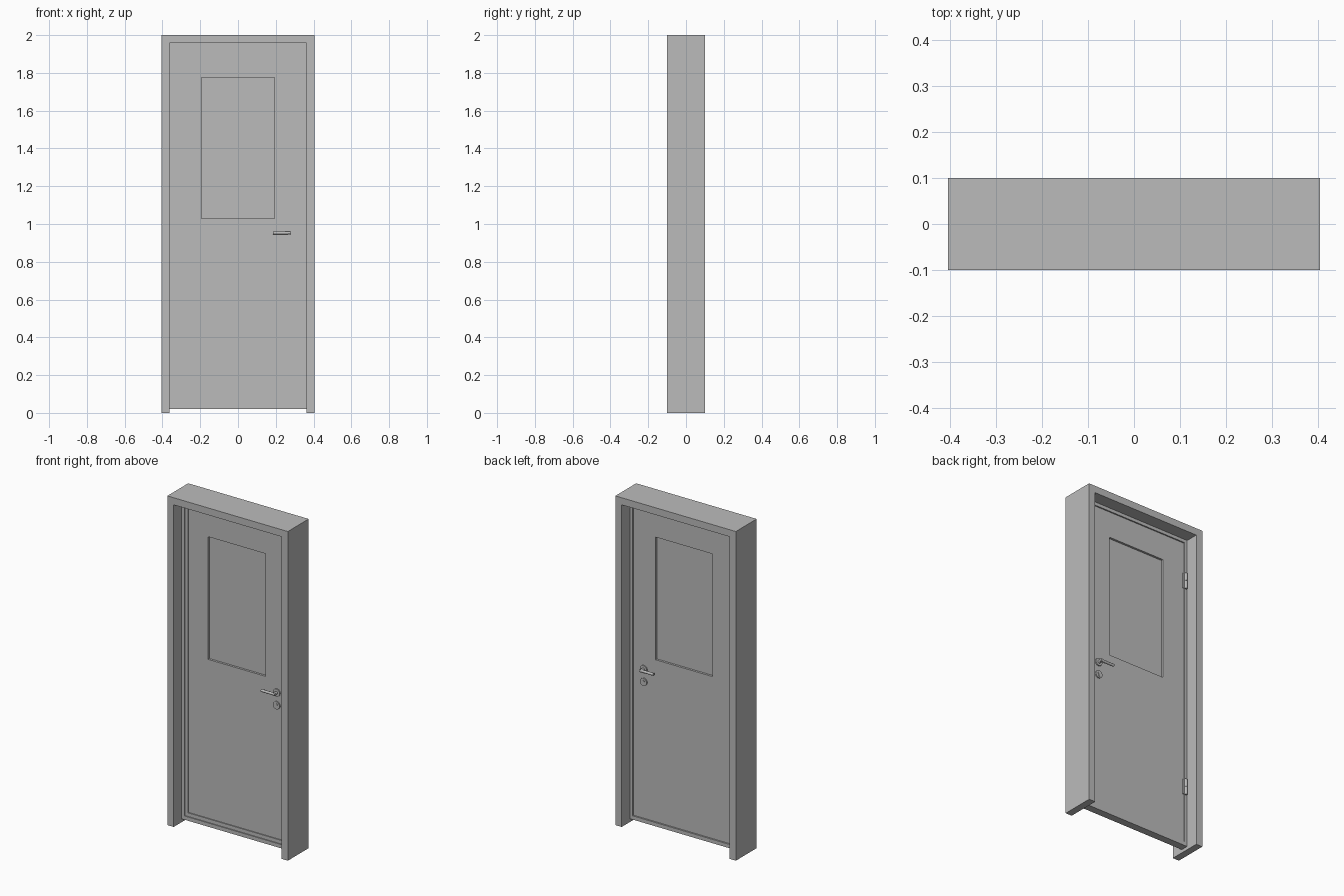
import bpy, bmesh, math
from mathutils import Matrix, Vector

cube = bpy.data.objects.get("Cube")
if cube:
    bpy.data.objects.remove(cube, do_unlink=True)

grey = bpy.data.materials.new("plain_grey")
grey.use_nodes = True
grey.diffuse_color = (0.5, 0.5, 0.5, 1)
grey.node_tree.nodes["Principled BSDF"].inputs["Base Color"].default_value = (0.5, 0.5, 0.5, 1)


def finish(name, bm, smooth=False):
    bmesh.ops.recalc_face_normals(bm, faces=bm.faces)
    mesh = bpy.data.meshes.new(name)
    bm.to_mesh(mesh)
    bm.free()
    mesh.materials.append(grey)
    obj = bpy.data.objects.new(name, mesh)
    bpy.context.collection.objects.link(obj)
    if smooth:
        bpy.ops.object.select_all(action='DESELECT')
        obj.select_set(True)
        bpy.context.view_layer.objects.active = obj
        bpy.ops.object.shade_smooth_by_angle(angle=math.radians(35))
    return obj


def slab(name, faces, y0, y1):
    """Extrude outlines lying in the x-z plane from y0 to y1."""
    bm = bmesh.new()
    for outline in faces:
        bm.faces.new([bm.verts.new((x, y0, z)) for x, z in outline])
    bmesh.ops.remove_doubles(bm, verts=bm.verts, dist=1e-5)
    ext = bmesh.ops.extrude_face_region(bm, geom=bm.faces[:], use_keep_orig=True)
    moved = [g for g in ext["geom"] if isinstance(g, bmesh.types.BMVert)]
    bmesh.ops.translate(bm, verts=moved, vec=(0, y1 - y0, 0))
    return finish(name, bm)


def rect(half, z0, z1):
    return [(-half, z0), (half, z0), (half, z1), (-half, z1)]


def ring(name, outer, inner, y0, y1):
    """Rectangular frame between two outlines."""
    quads = [[outer[i], outer[(i + 1) % 4], inner[(i + 1) % 4], inner[i]] for i in range(4)]
    return slab(name, quads, y0, y1)


def rod(bm, start, end, radius, sides=20):
    start, end = Vector(start), Vector(end)
    axis = end - start
    turn = axis.to_track_quat('Z', 'Y').to_matrix().to_4x4()
    bmesh.ops.create_cone(bm, cap_ends=True, segments=sides, radius1=radius, radius2=radius,
                          depth=axis.length, matrix=Matrix.Translation((start + end) / 2) @ turn)


def box(bm, centre, size):
    bmesh.ops.create_cube(bm, size=1, matrix=Matrix.Translation(centre) @ Matrix.Diagonal((*size, 1)))


# Outer casing: two jambs and a head
W, IN, TOP = 0.405, 0.362, 1.957
head = [(-W, TOP), (-IN, TOP), (IN, TOP), (W, TOP), (W, 2), (-W, 2)]
jambs = [[(s * W, 0), (s * IN, 0), (s * IN, TOP), (s * W, TOP)] for s in (-1, 1)]
slab("casing", [head] + jambs, -0.1, 0.1)

# Lining frame and the door stop inside it
ring("lining_frame", rect(IN, 0.02, TOP), rect(0.344, 0.043, 1.937), -0.024, 0.022)
ring("door_stop", rect(0.344, 0.043, 1.937), rect(0.325, 0.065, 1.92), -0.018, -0.012)

# Door leaf with a recessed window pane
window = rect(0.192, 1.03, 1.775)
ring("door_leaf", rect(0.341, 0.046, 1.934), window, -0.012, 0.018)
slab("window_pane", [window], 0.001, 0.005)

# Lever handle and lock on each face
for side, face, sign in (("front", -0.012, -1), ("back", 0.018, 1)):
    def at(x, z, out):
        return (x, face + sign * out, z)

    bm = bmesh.new()
    rod(bm, at(0.27, 0.953, 0), at(0.27, 0.953, 0.007), 0.023, 24)
    rod(bm, at(0.27, 0.953, 0.005), at(0.27, 0.953, 0.032), 0.009)
    rod(bm, at(0.279, 0.953, 0.028), at(0.185, 0.953, 0.028), 0.008)
    finish(side + "_lever_handle", bm, True)

    bm = bmesh.new()
    rod(bm, at(0.27, 0.876, 0), at(0.27, 0.876, 0.007), 0.023, 24)
    rod(bm, at(0.27, 0.881, 0.005), at(0.27, 0.881, 0.010), 0.008)
    box(bm, at(0.27, 0.870, 0.0075), (0.007, 0.005, 0.016))
    finish(side + "_lock", bm, True)

# Hinges on the back, each with two knuckles and a leaf
for name, z in (("upper_hinge", 1.694), ("lower_hinge", 0.39)):
    bm = bmesh.new()
    for s in (-1, 1):
        rod(bm, (-0.35, 0.026, z + s * 0.002), (-0.35, 0.026, z + s * 0.048), 0.009, 16)
    rod(bm, (-0.35, 0.026, z - 0.046), (-0.35, 0.026, z + 0.046), 0.006, 12)
    box(bm, (-0.346, 0.0205, z), (0.03, 0.005, 0.092))
    finish(name, bm, True)
